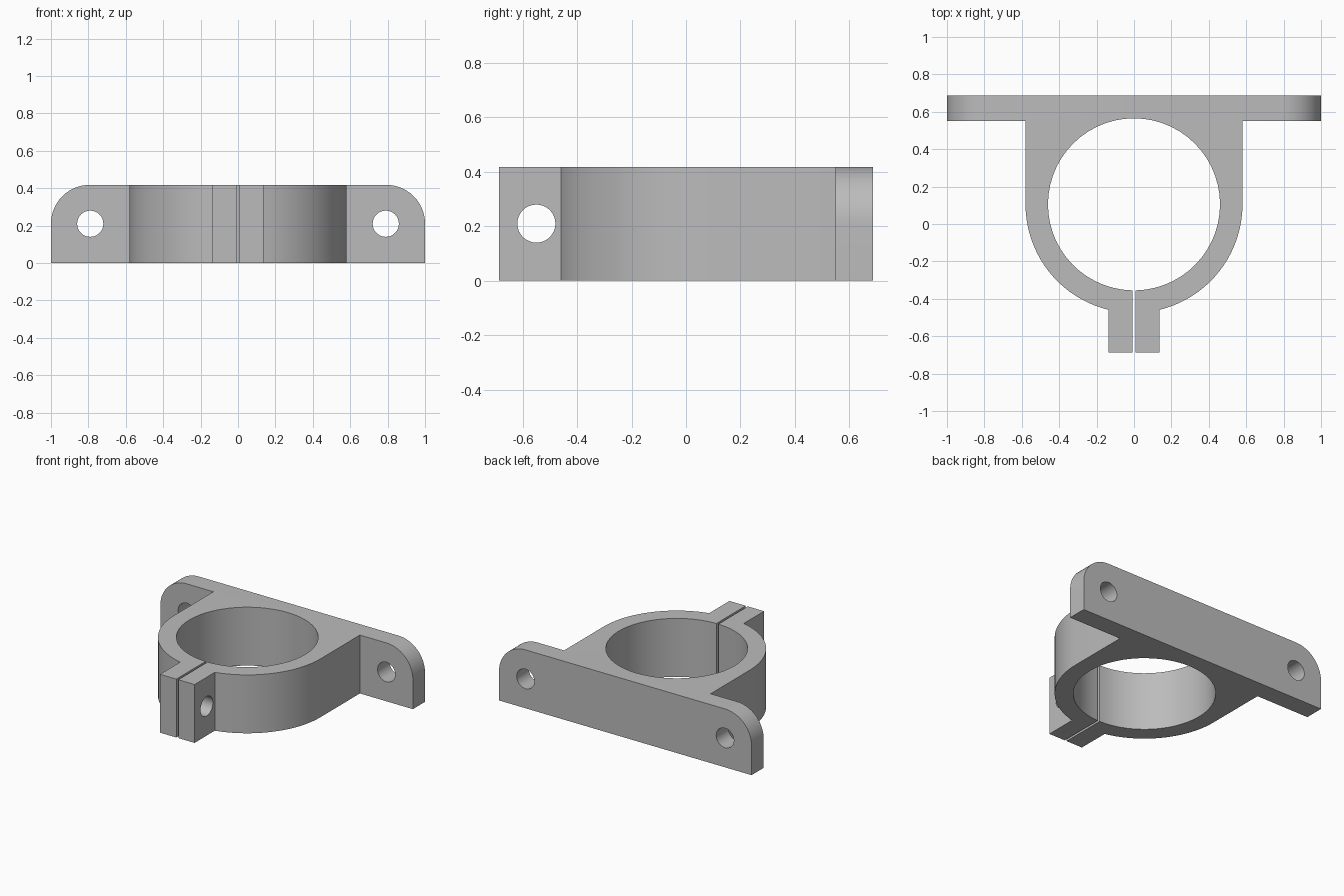
import bpy, bmesh
from math import sin, cos, pi, asin
from mathutils import Matrix

if "Cube" in bpy.data.objects:
    bpy.data.objects.remove(bpy.data.objects["Cube"], do_unlink=True)

H = 0.418                    # bracket height
CY = 0.105                   # ring centre
R_IN, R_OUT = 0.46, 0.58
BACK, SHELF, FRONT = 0.687, 0.55, -0.687
TAB, SLIT = 0.137, 0.008
MID, HOLE = 0.21, 0.07

grey = bpy.data.materials.new("plain grey")
grey.use_nodes = True
colour = (0.5, 0.5, 0.5, 1)
grey.diffuse_color = colour
grey.node_tree.nodes["Principled BSDF"].inputs["Base Color"].default_value = colour


def arc(cx, cy, r, a0, a1, n):
    return [(cx + r * cos(a0 + (a1 - a0) * i / n),
             cy + r * sin(a0 + (a1 - a0) * i / n)) for i in range(n + 1)]


def prism(name, outline, depth, matrix):
    """Extrude a flat outline along its local z."""
    bm = bmesh.new()
    face = bm.faces.new([bm.verts.new((x, y, 0)) for x, y in outline])
    top = bmesh.ops.extrude_face_region(bm, geom=[face])["geom"]
    bmesh.ops.translate(bm, vec=(0, 0, depth),
                        verts=[v for v in top if isinstance(v, bmesh.types.BMVert)])
    bmesh.ops.transform(bm, matrix=matrix, verts=bm.verts)
    bmesh.ops.recalc_face_normals(bm, faces=bm.faces)
    mesh = bpy.data.meshes.new(name)
    bm.to_mesh(mesh)
    bm.free()
    mesh.materials.append(grey)
    obj = bpy.data.objects.new(name, mesh)
    bpy.context.collection.objects.link(obj)
    return obj


def carve(target, cutter, operation):
    """Apply a boolean and discard the cutter."""
    cutter.hide_render = True
    mod = target.modifiers.new("carve", 'BOOLEAN')
    mod.operation, mod.object, mod.solver = operation, cutter, 'EXACT'
    bpy.context.view_layer.objects.active = target
    bpy.ops.object.modifier_apply(modifier=mod.name)
    bpy.data.objects.remove(cutter, do_unlink=True)


# Plan outline: split ring with clamp tabs, straight cheeks and a long back plate
a_tab, a_slit = asin(TAB / R_OUT), asin(SLIT / R_IN)
right = [(TAB, FRONT)] + arc(0, CY, R_OUT, a_tab - pi / 2, 0, 20)
right += [(R_OUT, SHELF), (1.1, SHELF), (1.1, BACK)]
left = [(-x, y) for x, y in reversed(right)]
bore = arc(0, CY, R_IN, 1.5 * pi - a_slit, a_slit - pi / 2, 56)
outline = [(SLIT, FRONT)] + right + left + [(-SLIT, FRONT)] + bore
bracket = prism("clamp_bracket", outline, 0.8, Matrix.Translation((0, 0, -0.2)))

# Front silhouette with rounded upper plate corners
upright = Matrix.Translation((0, 1, 0)) @ Matrix.Rotation(pi / 2, 4, 'X')
r = H - MID
corner = arc(1 - r, MID, r, 0, pi / 2, 14)
sides = [(1, 0)] + corner
silhouette = prism("silhouette_cutter",
                   sides + [(-x, z) for x, z in reversed(sides)], 2, upright)
carve(bracket, silhouette, 'INTERSECT')

# Mounting holes through the plate
for side in (-1, 1):
    ring = arc(side * 0.79, MID, HOLE, 0, 2 * pi, 32)[:-1]
    carve(bracket, prism("mount_hole_cutter", ring, 2, upright), 'DIFFERENCE')

# Bolt hole across both clamp tabs
across = Matrix.Translation((-0.3, -0.55, MID)) @ Matrix.Rotation(pi / 2, 4, 'Y')
ring = arc(0, 0, HOLE, 0, 2 * pi, 32)[:-1]
carve(bracket, prism("bolt_hole_cutter", ring, 0.6, across), 'DIFFERENCE')

# Smooth curved walls, crisp edges
bpy.ops.object.select_all(action='DESELECT')
bracket.select_set(True)
bpy.context.view_layer.objects.active = bracket
bpy.ops.object.shade_smooth_by_angle(angle=pi / 6)
